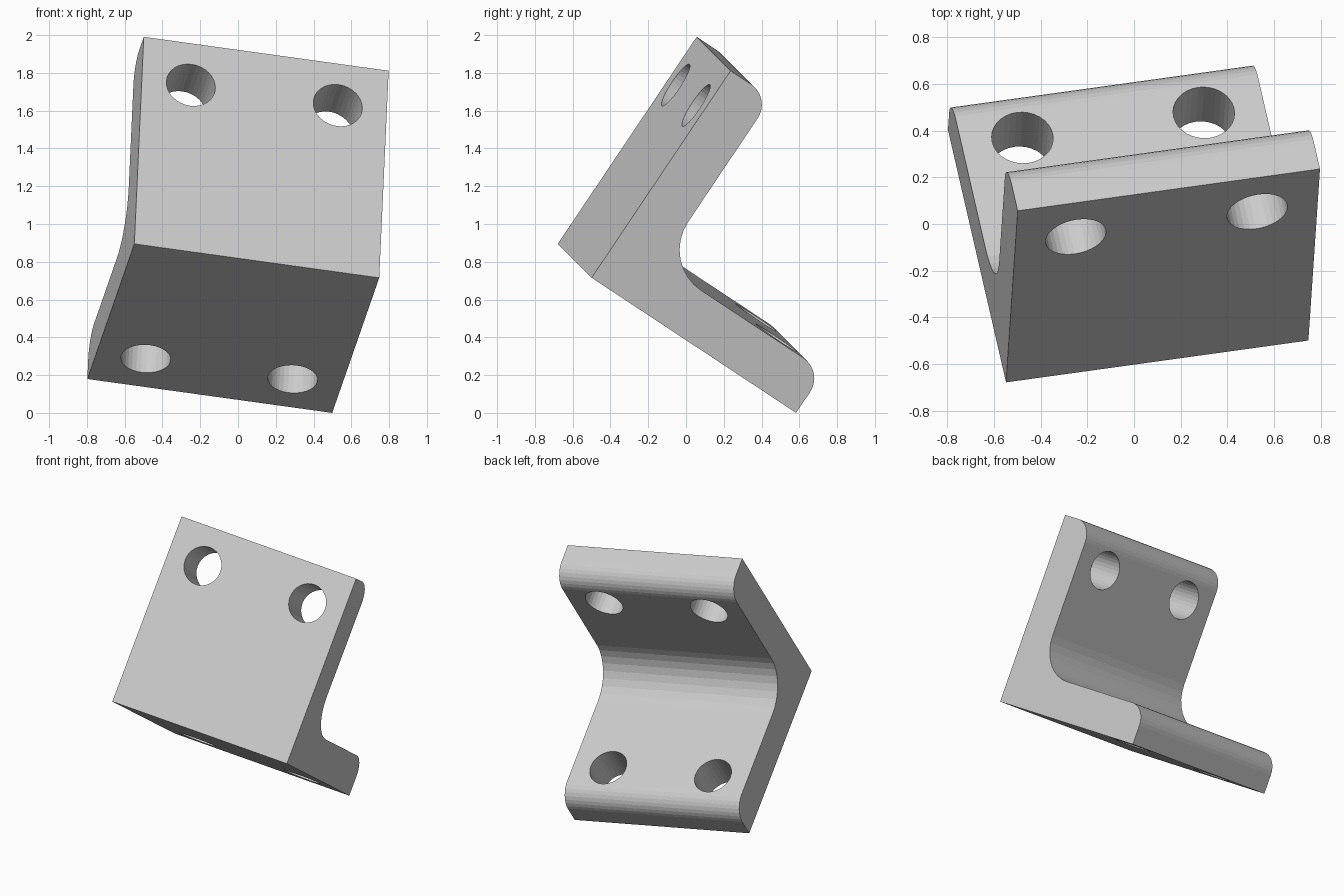
import bpy, bmesh, math
from mathutils import Vector, Matrix

if "Cube" in bpy.data.objects:
    bpy.data.objects.remove(bpy.data.objects["Cube"])

L = 1.321          # leg length and bracket width
T = 0.2 * L        # plate thickness
R_END = 0.1 * L    # rounding on the leg tips
R_IN = 0.2 * L     # fillet in the inner corner
R_HOLE = 0.1 * L

# Tilted frame: x along the corner edge, y along lower leg, z along upper leg
ux = Vector((1.30, 0.18, -0.18)).normalized()
uz = Vector((0.05, 0.735, 1.095))
uz = (uz - ux * uz.dot(ux)).normalized()
uy = uz.cross(ux)
frame = Matrix((ux, uy, uz)).transposed().to_4x4()
frame.translation = (-0.55, -0.677, 0.906)


def arc(cy, cz, r, start, end, n):
    return [(cy + r * math.cos(t), cz + r * math.sin(t))
            for t in (math.radians(start + (end - start) * i / n) for i in range(n + 1))]


# L-shaped profile with rounded tips and inner fillet
profile = [(0, 0), (L, 0)]
profile += arc(L - R_END, T - R_END, R_END, 0, 90, 8)
profile += arc(T + R_IN, T + R_IN, R_IN, 270, 180, 8)
profile += arc(T - R_END, L - R_END, R_END, 0, 90, 8)
profile += [(0, L)]

bm = bmesh.new()
face = bm.faces.new([bm.verts.new((0, y, z)) for y, z in profile])
ext = bmesh.ops.extrude_face_region(bm, geom=[face])
bmesh.ops.translate(bm, vec=(L, 0, 0),
                    verts=[v for v in ext["geom"] if isinstance(v, bmesh.types.BMVert)])
bmesh.ops.recalc_face_normals(bm, faces=bm.faces)
mesh = bpy.data.meshes.new("angle_bracket")
bm.to_mesh(mesh)
bm.free()
bracket = bpy.data.objects.new("angle_bracket", mesh)
bpy.context.collection.objects.link(bracket)

# Two bolt holes near the tip of each leg
cutters = []
for s in (0.2 * L, 0.8 * L):
    for pos, rot in (((s, 0.8 * L, T / 2), (0, 0, 0)),
                     ((s, T / 2, 0.8 * L), (math.pi / 2, 0, 0))):
        bpy.ops.mesh.primitive_cylinder_add(vertices=32, radius=R_HOLE, depth=T * 1.4,
                                            location=pos, rotation=rot)
        cutter = bpy.context.object
        cutter.name = "hole_cutter"
        cutter.hide_render = True
        mod = bracket.modifiers.new("hole", 'BOOLEAN')
        mod.operation = 'DIFFERENCE'
        mod.solver = 'EXACT'
        mod.object = cutter
        cutters.append(cutter)

# Apply the holes, discard the cutters, and tilt the bracket
bpy.context.view_layer.objects.active = bracket
for mod in list(bracket.modifiers):
    bpy.ops.object.modifier_apply(modifier=mod.name)
for cutter in cutters:
    bpy.data.objects.remove(cutter)
bracket.data.transform(frame)

# Centre on x and y, stand on z = 0
co = [v.co for v in bracket.data.vertices]
lo = Vector([min(c[i] for c in co) for i in range(3)])
hi = Vector([max(c[i] for c in co) for i in range(3)])
bracket.data.transform(Matrix.Translation((-(lo.x + hi.x) / 2, -(lo.y + hi.y) / 2, -lo.z)))
